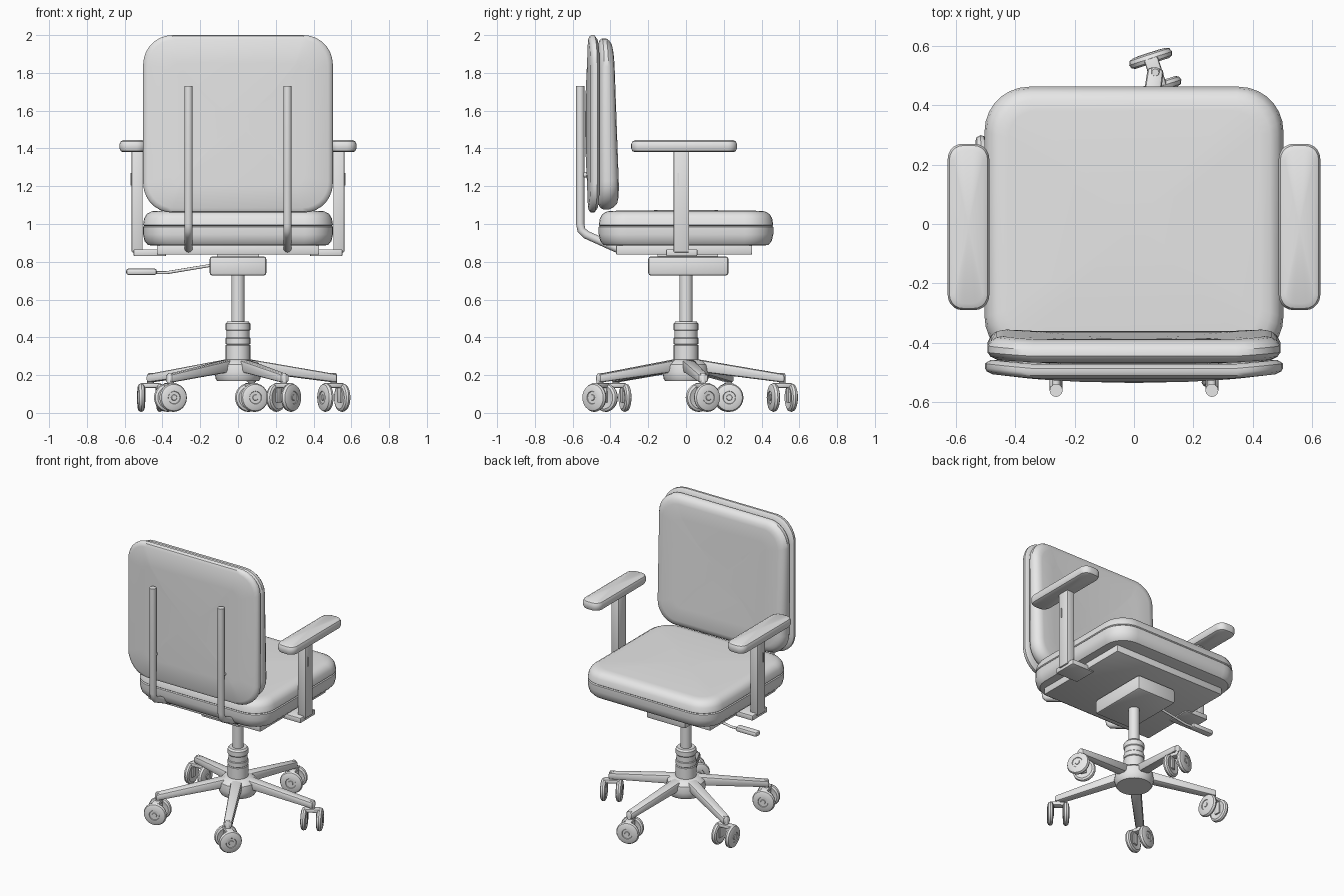
import bpy, bmesh, math
from mathutils import Vector, Matrix

if "Cube" in bpy.data.objects:
    bpy.data.objects.remove(bpy.data.objects["Cube"])

grey = bpy.data.materials.new("chair_grey")
grey.diffuse_color = (0.8, 0.8, 0.8, 1)
grey.use_nodes = True
grey.node_tree.nodes["Principled BSDF"].inputs["Base Color"].default_value = grey.diffuse_color


def add(name, bm, matrix=None):
    """Turn a bmesh into a named object."""
    if matrix is not None:
        bmesh.ops.transform(bm, matrix=matrix, verts=bm.verts)
    bmesh.ops.recalc_face_normals(bm, faces=bm.faces)
    me = bpy.data.meshes.new(name)
    bm.to_mesh(me)
    bm.free()
    me.materials.append(grey)
    ob = bpy.data.objects.new(name, me)
    bpy.context.collection.objects.link(ob)
    return ob


def box(name, lo, hi, bevel=0.01, matrix=None, shape=None):
    lo, hi = Vector(lo), Vector(hi)
    bm = bmesh.new()
    bmesh.ops.create_cube(bm, size=1)
    for v in bm.verts:
        v.co = Vector((lo[i] + (v.co[i] + 0.5) * (hi[i] - lo[i]) for i in range(3)))
        if shape:
            v.co = shape(v.co)
    if bevel:
        bmesh.ops.bevel(bm, geom=bm.edges[:], offset=bevel, segments=2,
                        profile=0.5, affect='EDGES')
    return add(name, bm, matrix)


def lathe(name, profile, n=28, matrix=None):
    """Closed solid of revolution about z from (radius, z) pairs."""
    bm = bmesh.new()
    rings = [[bm.verts.new((r * math.cos(2 * math.pi * k / n),
                            r * math.sin(2 * math.pi * k / n), z)) for k in range(n)]
             for r, z in profile]
    for a, b in zip(rings, rings[1:]):
        for k in range(n):
            bm.faces.new((a[k], a[(k + 1) % n], b[(k + 1) % n], b[k]))
    bm.faces.new(rings[0])
    bm.faces.new(rings[-1])
    return add(name, bm, matrix)


def pad(name, hu, hv, radius, levels, place, crown=0.0, seg=7):
    """Stack of rounded rectangles (inset, height), closed with centre fans."""
    bm = bmesh.new()
    rings = []
    for inset, h in levels:
        a, b, r = hu - inset, hv - inset, max(radius - inset * 0.7, 0.02)
        ring = []
        for q, (su, sv) in enumerate(((1, 1), (-1, 1), (-1, -1), (1, -1))):
            for k in range(seg + 1):
                t = (q + k / seg) * math.pi / 2
                ring.append(bm.verts.new(place(su * (a - r) + r * math.cos(t),
                                               sv * (b - r) + r * math.sin(t), h)))
        rings.append(ring)
    n = len(rings[0])
    for lo, hi in zip(rings, rings[1:]):
        for k in range(n):
            bm.faces.new((lo[k], lo[(k + 1) % n], hi[(k + 1) % n], hi[k]))
    for ring, h in ((rings[0], levels[0][1]), (rings[-1], levels[-1][1] + crown)):
        c = bm.verts.new(place(0, 0, h))
        for k in range(n):
            bm.faces.new((ring[k], ring[(k + 1) % n], c))
    return add(name, bm)


def tube(name, points, radius):
    cu = bpy.data.curves.new(name, 'CURVE')
    cu.dimensions = '3D'
    cu.bevel_depth, cu.bevel_resolution, cu.use_fill_caps = radius, 4, True
    sp = cu.splines.new('POLY')
    sp.points.add(len(points) - 1)
    for p, co in zip(sp.points, points):
        p.co = (*co, 1)
    tmp = bpy.data.objects.new(name + "_path", cu)
    bm = bmesh.new()
    me = bpy.data.meshes.new_from_object(tmp)
    bm.from_mesh(me)
    bpy.data.objects.remove(tmp)
    bpy.data.meshes.remove(me)
    return add(name, bm)


# Seat cushion with a fine seam around its side
pad("seat", 0.503, 0.462, 0.15,
    [(0.05, 0.885), (0.025, 0.89), (0.008, 0.91), (0, 0.945), (0, 0.985), (0.006, 0.99),
     (0, 0.995), (0.006, 1.03), (0.02, 1.053), (0.045, 1.067), (0.08, 1.07)],
    lambda u, v, h: (u, v, h), crown=0.005)

# Backrest: outer shell and tapered front cushion, both curved sideways
pad("back_shell", 0.502, 0.47, 0.155,
    [(0.3, 0), (0.15, 0), (0.025, 0.002), (0.006, 0.01), (0, 0.02), (0, 0.035), (0.02, 0.05)],
    lambda u, v, h: (u, -0.535 + h + 0.12 * u * u, 1.53 + v))
pad("back_cushion", 0.493, 0.453, 0.15,
    [(0.035, -0.005), (0.01, 0.005), (0, 0.02), (0, 0.045), (0.012, 0.066),
     (0.03, 0.08), (0.055, 0.086), (0.15, 0.087), (0.3, 0.087)],
    lambda u, v, h: (u, -0.472 + h * (1.02 - 0.42 * v) + 0.09 * u * u, 1.53 + v))

# Under-seat plate and tilt mechanism
box("seat_plate", (-0.43, -0.37, 0.838), (0.43, 0.35, 0.888), 0.006)
box("tilt_mechanism", (-0.15, -0.2, 0.727), (0.15, 0.225, 0.828), 0.014)
box("mechanism_top", (-0.11, -0.15, 0.82), (0.11, 0.17, 0.842), 0)

for s, side in ((-1, "left"), (1, "right")):
    # Backrest support rods and their fixings
    x = 0.262 * s
    tube("back_rod_" + side, [(x, -0.56, 1.73), (x, -0.56, 1.0), (x, -0.554, 0.968),
                              (x, -0.53, 0.944), (x, -0.37, 0.872), (x, -0.32, 0.862)], 0.022)
    tube("rod_fixing_" + side, [(x, -0.56, 1.26), (x, -0.5, 1.26)], 0.014)
    # Armrests
    xs = lambda a, b: sorted((a * s, b * s))
    a, b = xs(0.38, 0.553)
    box("arm_bracket_" + side, (a, -0.105, 0.83), (b, 0.06, 0.866), 0.006)
    a, b = xs(0.505, 0.563)
    box("arm_post_" + side, (a, -0.065, 0.85), (b, 0.017, 1.395), 0.006)
    a, b = xs(0.56, 0.568)
    box("arm_slot_" + side, (a, -0.044, 1.205), (b, -0.036, 1.27), 0)
    pad("arm_pad_" + side, 0.07, 0.28, 0.05,
        [(0.02, 1.38), (0.006, 1.386), (0, 1.4), (0, 1.424), (0.006, 1.437), (0.022, 1.445)],
        lambda u, v, h, s=s: (0.557 * s + u, v - 0.01, h), seg=5)

# Height lever
tube("lever_rod", [(-0.12, 0.05, 0.785), (-0.18, 0.05, 0.775), (-0.38, 0.05, 0.742),
                   (-0.46, 0.05, 0.742)], 0.008)
box("lever_handle", (-0.592, 0.025, 0.73), (-0.43, 0.075, 0.764), 0.012)

# Central column, ribbed sleeve and hub
lathe("column", [(0.035, 0.4), (0.035, 0.74)])
lathe("column_sleeve", [(0.065, 0.22), (0.065, 0.358), (0.06, 0.362), (0.065, 0.366),
                        (0.065, 0.395), (0.061, 0.4), (0.061, 0.435), (0.065, 0.44),
                        (0.065, 0.472), (0.056, 0.484)])
lathe("base_hub", [(0.11, 0.168), (0.118, 0.18), (0.125, 0.215), (0.118, 0.255),
                   (0.095, 0.277), (0.06, 0.285)])

# Five legs, each with a swivelled twin-wheel caster
swivels = (108, 3, 107, -38, 27)
WHEEL = [(0.03, -0.012), (0.06, -0.018), (0.072, -0.012), (0.076, 0.0), (0.07, 0.013),
         (0.058, 0.018), (0.034, 0.02), (0.032, 0.016), (0.016, 0.016), (0.014, 0.02)]
for i, swivel in enumerate(swivels):
    ang = math.radians(82 + 72 * i)

    def taper(p):
        t = (p.x - 0.07) / 0.46
        return Vector((p.x, p.y * (1 - 0.25 * t), p.z * (1 - 0.3 * t) + 0.25 - 0.068 * t))
    box(f"leg_{i}", (0.07, -0.036, -0.032), (0.53, 0.036, 0.032), 0.013,
        Matrix.Rotation(ang, 4, 'Z'), taper)
    m = (Matrix.Translation((0.515 * math.cos(ang), 0.515 * math.sin(ang), 0))
         @ Matrix.Rotation(math.radians(swivel), 4, 'Z'))
    lathe(f"caster_stem_{i}", [(0.018, 0.14), (0.018, 0.2), (0.012, 0.21)], 14, m)
    box(f"caster_fork_{i}", (-0.052, -0.024, 0.132), (0.052, 0.024, 0.158), 0.008, m)
    for s in (-1, 1):
        a, b = sorted((s * 0.028, s * 0.044))
        box(f"fork_arm_{i}_{s}", (a, -0.02, 0.055), (b, 0.02, 0.15), 0.004, m)
        lathe(f"wheel_{i}_{s}", WHEEL, 24,
              m @ Matrix.Translation((0.05 * s, 0, 0.081))
              @ Matrix.Rotation(math.pi / 2 * s, 4, 'Y'))

# Smooth shading with crisp edges
for ob in bpy.context.collection.objects:
    ob.select_set(True)
    bpy.context.view_layer.objects.active = ob
bpy.ops.object.shade_smooth_by_angle(angle=math.radians(35))
